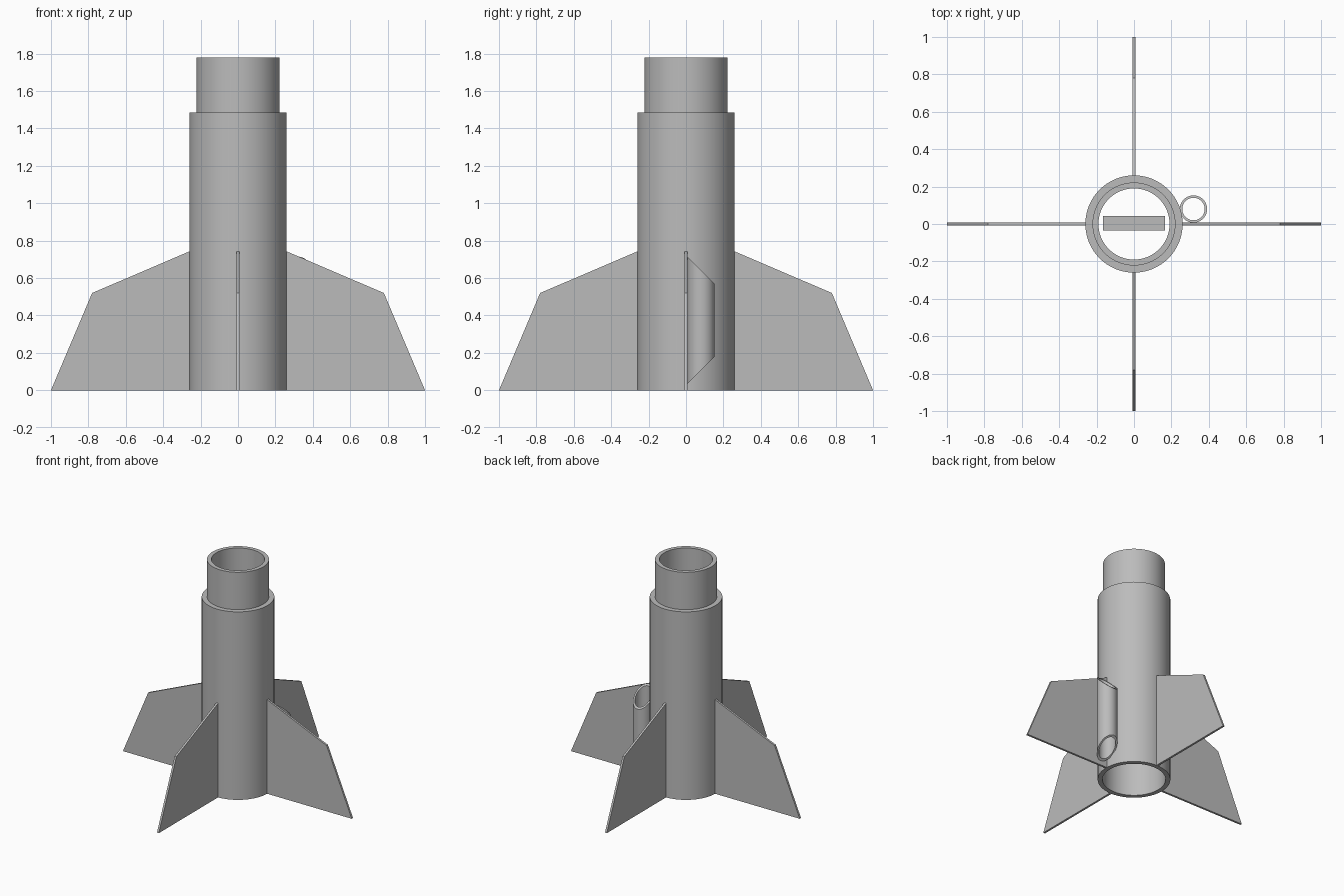
import bpy
import math

cube = bpy.data.objects.get("Cube")
if cube:
    bpy.data.objects.remove(cube, do_unlink=True)

grey = bpy.data.materials.new("plain grey")
grey.use_nodes = True
GREY = (0.5, 0.5, 0.5, 1)
grey.diffuse_color = GREY
grey.node_tree.nodes["Principled BSDF"].inputs["Base Color"].default_value = GREY


def make(name, verts, faces, smooth=False):
    mesh = bpy.data.meshes.new(name)
    mesh.from_pydata(verts, [], faces)
    mesh.materials.append(grey)
    ob = bpy.data.objects.new(name, mesh)
    bpy.context.collection.objects.link(ob)
    if smooth:
        bpy.ops.object.select_all(action='DESELECT')
        ob.select_set(True)
        bpy.context.view_layer.objects.active = ob
        bpy.ops.object.shade_smooth_by_angle(angle=math.radians(30))
    return ob


def lathe(name, profile, n=96, centre=(0, 0), height=None):
    """Turn a closed (radius, z) profile; height(y, z) may trim the ends."""
    verts, faces, m = [], [], len(profile)
    for i in range(n):
        a = math.tau * i / n
        for r, z in profile:
            y = r * math.sin(a)
            verts.append((centre[0] + r * math.cos(a), centre[1] + y,
                          height(y, z) if height else z))
    for i in range(n):
        k = (i + 1) % n
        for j in range(m):
            l = (j + 1) % m
            faces.append((i * m + j, k * m + j, k * m + l, i * m + l))
    return make(name, verts, faces, True)


def prism(name, outline, half, angle=0):
    """Extrude an (x, z) outline to both sides of y = 0, then turn it about z."""
    n = len(outline)
    verts = [(x, y, z) for y in (-half, half) for x, z in outline]
    faces = [tuple(range(n)), tuple(reversed(range(n, 2 * n)))]
    faces += [(i, i + n, (i + 1) % n + n, (i + 1) % n) for i in range(n)]
    ob = make(name, verts, faces)
    ob.rotation_euler.z = angle
    return ob


# Body tube, with the narrower coupler stepping out of its top
lathe("body_tube", [(0.26, 0), (0.26, 1.485), (0.222, 1.485), (0.222, 1.78),
                    (0.19, 1.78), (0.19, 1.19), (0.226, 1.19), (0.226, 0)])

# Anchor bar across the inside of the coupler
bar = prism("anchor_bar", [(-0.166, 1.19), (0.166, 1.19),
                           (0.166, 1.23), (-0.166, 1.23)], 0.04)
bar.location.y = 0.004

# Four swept fins
fin = [(0.25, 0), (1, 0), (0.78, 0.52), (0.25, 0.747)]
for i, side in enumerate(("left", "back", "right", "front")):
    prism(side + "_fin", fin, 0.008, i * math.pi / 2)

# Launch guide tube beside the left fin, with both ends cut on the slant
R, r, LOW, HIGH = 0.073, 0.06, 0.035, 0.715
lathe("guide_tube", [(R, LOW), (R, HIGH), (r, HIGH), (r, LOW)], 48, (0.318, 0.08),
      lambda y, z: z + (y + R if z == LOW else -y - R))
